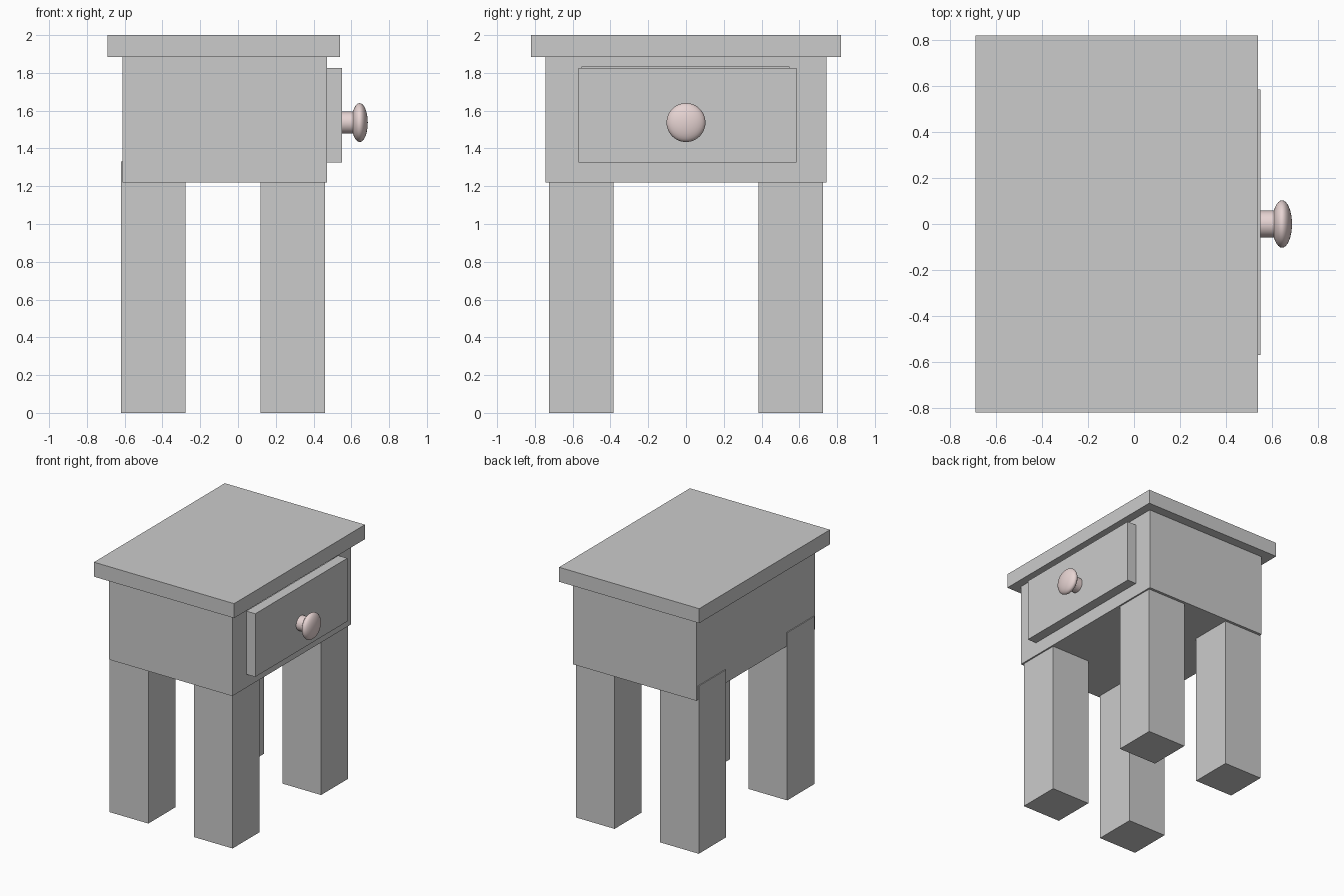
import bpy, bmesh
from math import cos, sin, pi, radians
from mathutils import Matrix

if "Cube" in bpy.data.objects:
    bpy.data.objects.remove(bpy.data.objects["Cube"])


def box(name, x, y, z):
    """Axis-aligned box from (min, max) ranges."""
    bm = bmesh.new()
    bmesh.ops.create_cube(bm, size=1)
    for v in bm.verts:
        v.co = [r[0] + (c + 0.5) * (r[1] - r[0]) for c, r in zip(v.co, (x, y, z))]
    me = bpy.data.meshes.new(name)
    bm.to_mesh(me)
    bm.free()
    ob = bpy.data.objects.new(name, me)
    bpy.context.collection.objects.link(ob)
    return ob


def cut(ob, cutter):
    """Hollow ob with a hidden cutter."""
    cutter.hide_render = True
    cutter.hide_viewport = True
    cutter.display_type = 'WIRE'
    mod = ob.modifiers.new("cavity", 'BOOLEAN')
    mod.operation = 'DIFFERENCE'
    mod.solver = 'EXACT'
    mod.object = cutter


# Table top
box("table_top", (-0.69, 0.54), (-0.82, 0.82), (1.885, 2.0))

# Cabinet body with the drawer opening
body = box("cabinet_body", (-0.612, 0.472), (-0.745, 0.745), (1.22, 1.885))
cut(body, box("opening_cutter", (-0.54, 0.6), (-0.55, 0.545), (1.36, 1.835)))

# Legs, let into the body
for xn, x in (("back", (-0.619, -0.279)), ("front", (0.12, 0.46))):
    for yn, y in (("left", (-0.725, -0.385)), ("right", (0.385, 0.724))):
        box(f"{xn}_{yn}_leg", x, y, (0, 1.33))

# Drawer front and tray
box("drawer_front", (0.472, 0.551), (-0.57, 0.584), (1.326, 1.827))
tray = box("drawer_tray", (-0.5, 0.472), (-0.53, 0.525), (1.375, 1.8))
cut(tray, box("tray_cutter", (-0.46, 0.43), (-0.49, 0.485), (1.415, 1.9)))

# Knob: turned profile (radius, distance) with stem and elliptical head
profile = [(0, 0.54), (0.058, 0.54), (0.058, 0.615)]
for i in range(2, 17):
    a = pi - pi * i / 16 if i < 16 else 0
    profile.append((0.103 * sin(a), 0.644 - 0.043 * cos(pi - a)))
profile = profile[:3] + [(0.103 * sin(pi * i / 16), 0.644 - 0.043 * cos(pi * i / 16))
                         for i in range(3, 17)]
bm = bmesh.new()
verts = [bm.verts.new((d, r, 0)) for r, d in profile]
edges = [bm.edges.new(p) for p in zip(verts, verts[1:])]
bmesh.ops.spin(bm, geom=verts + edges, cent=(0, 0, 0), axis=(1, 0, 0),
               angle=2 * pi, steps=48, use_merge=True)
bmesh.ops.remove_doubles(bm, verts=bm.verts, dist=1e-5)
bmesh.ops.recalc_face_normals(bm, faces=bm.faces)
bm.transform(Matrix.Translation((0, 0, 1.537)))
me = bpy.data.meshes.new("drawer_knob")
bm.to_mesh(me)
bm.free()
knob = bpy.data.objects.new("drawer_knob", me)
bpy.context.collection.objects.link(knob)
mat = bpy.data.materials.new("knob_colour")
mat.diffuse_color = (0.8, 0.66, 0.65, 1)
mat.use_nodes = True
mat.node_tree.nodes["Principled BSDF"].inputs["Base Color"].default_value = mat.diffuse_color
me.materials.append(mat)
bpy.context.view_layer.objects.active = knob
knob.select_set(True)
bpy.ops.object.shade_smooth_by_angle(angle=radians(35))
